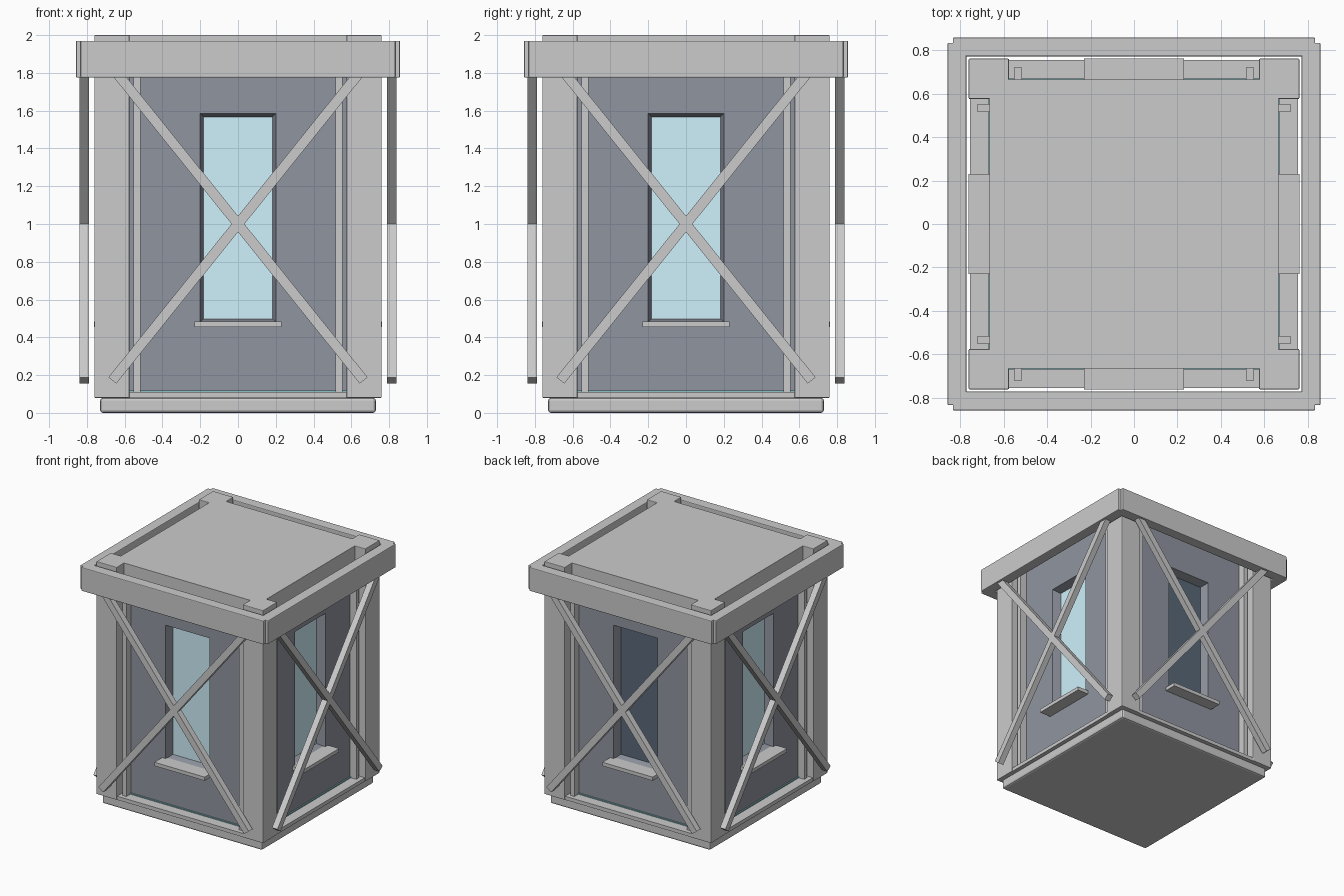
import bpy, bmesh
from math import atan2, hypot, pi
from mathutils import Matrix

if "Cube" in bpy.data.objects:
    bpy.data.objects.remove(bpy.data.objects["Cube"])


def material(name, rgb):
    m = bpy.data.materials.new(name)
    m.diffuse_color = (*rgb, 1)
    m.use_nodes = True
    m.node_tree.nodes["Principled BSDF"].inputs["Base Color"].default_value = m.diffuse_color
    return m


WALL = material("wall_slate", (0.28, 0.30, 0.35))
GLASS = material("light_glass", (0.62, 0.88, 0.96))
DARK = material("dark_glass", (0.10, 0.14, 0.19))
TEAL = material("teal_seal", (0.25, 0.55, 0.58))


def finish(bm, name, turn=0, mat=None):
    """Turn the mesh about z by quarter turns and link it as an object."""
    bm.transform(Matrix.Rotation(turn * pi / 2, 4, 'Z'))
    me = bpy.data.meshes.new(name)
    bm.to_mesh(me)
    bm.free()
    ob = bpy.data.objects.new(name, me)
    bpy.context.collection.objects.link(ob)
    if mat:
        me.materials.append(mat)
    return ob


def box(name, x, y, z, turn=0, mat=None, bevel=0, tilt=0):
    """Box from (min, max) ranges, optionally tilted in the xz plane."""
    bm = bmesh.new()
    bmesh.ops.create_cube(bm, size=1)
    size = [r[1] - r[0] for r in (x, y, z)]
    mid = [(r[0] + r[1]) / 2 for r in (x, y, z)]
    bm.transform(Matrix.Translation(mid) @ Matrix.Rotation(tilt, 4, 'Y')
                 @ Matrix.Diagonal((*size, 1)))
    if bevel:
        bmesh.ops.bevel(bm, geom=bm.edges[:], offset=bevel, segments=2,
                        profile=0.5, affect='EDGES')
    return finish(bm, name, turn, mat)


def wall(name, turn):
    """Wall face with a tapered window recess."""
    bm = bmesh.new()
    rings = []
    for half, z0, z1, y in ((0.60, 0.10, 1.92, -0.66),
                            (0.20, 0.48, 1.585, -0.66),
                            (0.182, 0.498, 1.567, -0.59)):
        rings.append([bm.verts.new(p) for p in ((-half, y, z0), (half, y, z0),
                                                (half, y, z1), (-half, y, z1))])
    for a, b in zip(rings, rings[1:]):
        for i in range(4):
            j = (i + 1) % 4
            bm.faces.new((a[i], a[j], b[j], b[i]))
    return finish(bm, name, turn, WALL)


# Base, floor and roof slabs
box("base_plinth", (-.73, .73), (-.73, .73), (0, .08), bevel=.015)
box("floor_slab", (-.755, .755), (-.755, .755), (.08, .11))
box("roof_slab", (-.665, .665), (-.665, .665), (1.88, 2.0))

brace_tilt = atan2(0.665, 0.828)
brace_half = hypot(0.665, 0.828)

for k, side in enumerate(("front", "right", "back", "left")):
    # Corner post
    box(side + "_corner_post", (-.76, -.575), (-.76, -.575), (.08, 2.0), k,
        bevel=.004)
    # Wall with recessed window
    wall(side + "_wall", k)
    box(side + "_window", (-.19, .19), (-.59, -.57), (.49, 1.575), k,
        DARK if side == "back" else GLASS)
    box(side + "_window_sill", (-.23, .23), (-.762, -.63), (.455, .485), k)
    box(side + "_floor_seal", (-.575, .575), (-.67, -.655), (.105, .118), k, TEAL)
    # Roof rim beam
    box(side + "_rim_beam", (-.833, .833), (-.858, -.77), (1.775, 1.97), k,
        bevel=.006)
    # Wall battens and crossed braces
    for s, tag in ((-1, "a"), (1, "b")):
        box(f"{side}_batten_{tag}", sorted((s * .515, s * .552)), (-.72, -.65),
            (.11, 1.88), k)
        box(f"{side}_brace_{tag}", (-.0265, .0265), (-.84, -.79),
            (1 - brace_half, 1 + brace_half), k, tilt=s * brace_tilt)
